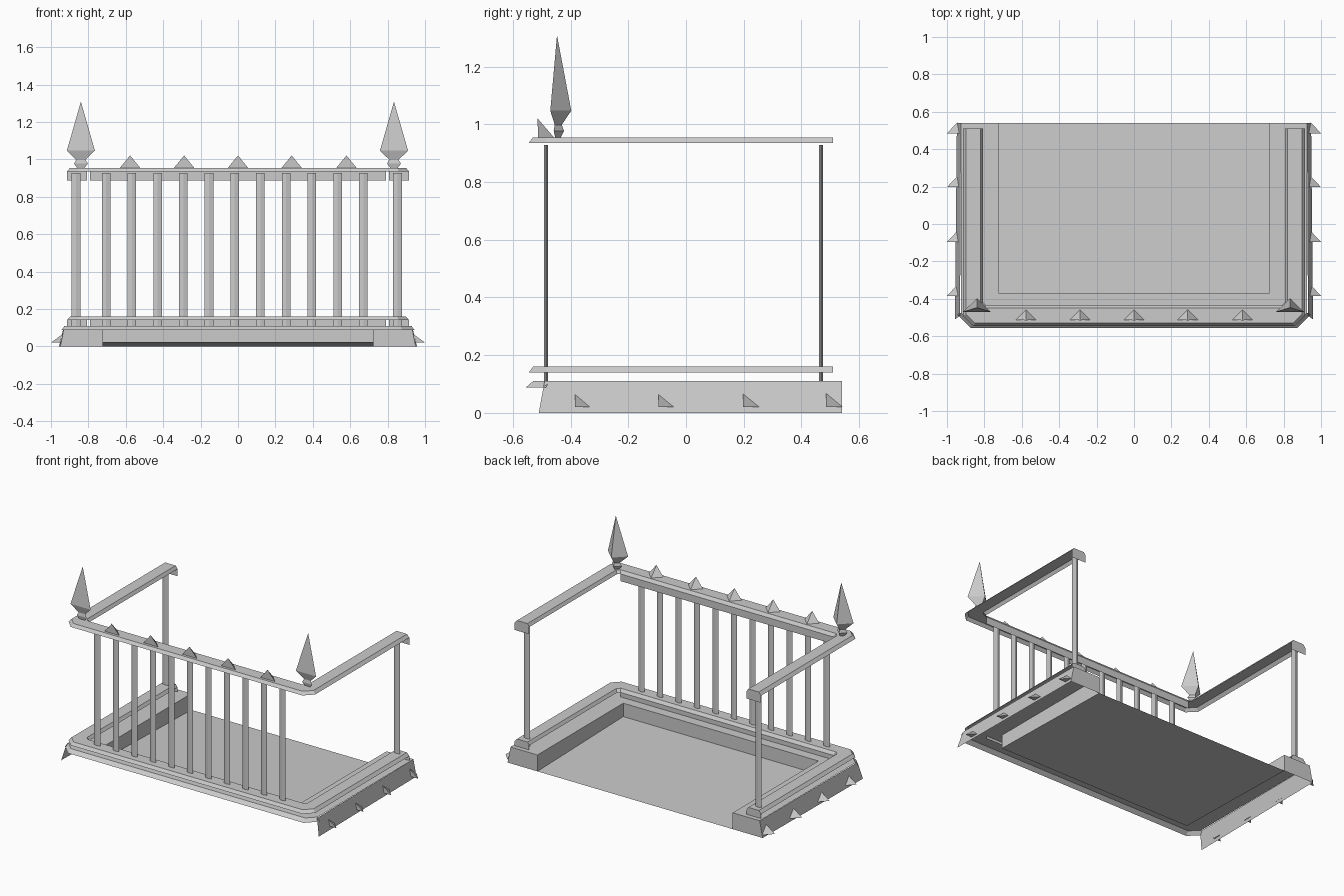
import bpy, bmesh

if "Cube" in bpy.data.objects:
    bpy.data.objects.remove(bpy.data.objects["Cube"])


def make(name, verts, faces):
    me = bpy.data.meshes.new(name)
    me.from_pydata(verts, [], faces)
    bm = bmesh.new()
    bm.from_mesh(me)
    bmesh.ops.remove_doubles(bm, verts=bm.verts, dist=0.0005)
    bmesh.ops.recalc_face_normals(bm, faces=bm.faces)
    bm.to_mesh(me)
    bm.free()
    ob = bpy.data.objects.new(name, me)
    bpy.context.collection.objects.link(ob)
    return ob


def u_path(x, yf, yb, ch, z):
    """U-shaped outline, open at the back, with cut front corners."""
    half = [(x - ch, yf, z), (x, yf + ch, z), (x, yb, z)]
    return [(-a, b, c) for a, b, c in reversed(half)] + half


def strips(rings):
    """Quads between neighbouring outlines."""
    n = len(rings[0])
    verts = [p for r in rings for p in r]
    faces = [(k * n + i, k * n + i + 1, (k + 1) * n + i + 1, (k + 1) * n + i)
             for k in range(len(rings) - 1) for i in range(n - 1)]
    return verts, faces


def add_face(verts, faces, pts):
    faces.append(tuple(range(len(verts), len(verts) + len(pts))))
    verts.extend(pts)


# Handrail and lower rail: open bevelled tops with end plates
def rail(name, top):
    low, bot = top - 0.02, top - 0.068
    yb = 0.51
    rings = [u_path(0.915, -0.545, yb, 0.055, low),
             u_path(0.898, -0.53, yb, 0.048, top),
             u_path(0.82, -0.45, yb, 0.02, top),
             u_path(0.807, -0.435, yb, 0.015, low)]
    v, f = strips(rings)
    a, b = rings[3][2], rings[3][3]
    add_face(v, f, [a, b, (b[0], b[1], bot), (a[0], a[1], bot)])
    for s in (-1, 1):
        add_face(v, f, [(s * x, yb, z) for x, z in
                        ((0.915, bot), (0.915, low), (0.898, top),
                         (0.82, top), (0.807, low), (0.807, bot))])
    make(name, v, f)


rail("handrail", 0.955)
rail("lower_rail", 0.16)

# Base: top ledge, inner walls and sloping floor
top_outer = u_path(0.925, -0.53, 0.54, 0.055, 0.11)
inner_top = u_path(0.725, -0.37, 0.54, 0, 0.11)
inner_low = u_path(0.725, -0.37, 0.54, 0, 0.02)
for i in (0, -1):
    inner_low[i] = (inner_low[i][0], 0.54, 0.0)
v, f = strips([top_outer, inner_top, inner_low])
add_face(v, f, [inner_low[0], inner_low[1], inner_low[4], inner_low[5]])
make("base_ledge_and_floor", v, f)

# Sloping lip around the front of the base
lip = u_path(0.945, -0.555, 0.54, 0.07, 0.088)
v, f = strips([lip[1:5], top_outer[1:5]])
make("front_lip", v, f)

# Outer side walls and back end plates of the base
for s, side in ((-1, "left"), (1, "right")):
    make(side + "_base_wall",
         [(s * 0.957, -0.51, 0), (s * 0.947, 0.54, 0),
          (s * 0.925, 0.54, 0.11), (s * 0.93, -0.49, 0.11)], [(0, 1, 2, 3)])
    make(side + "_base_end",
         [(s * 0.725, 0.54, 0), (s * 0.947, 0.54, 0),
          (s * 0.925, 0.54, 0.11), (s * 0.725, 0.54, 0.11)], [(0, 1, 2, 3)])


# Slim balusters and back posts
def bar(name, x, y):
    sec = [(-0.023, 0), (0, -0.007), (0.023, 0), (0, 0.007)]
    make(name, *prism([[(x + a, y + b, z) for a, b in sec]
                       for z in (0.11, 0.928)]))


def prism(levels):
    """Closed side walls between polygon levels."""
    return strips([lv + [lv[0]] for lv in levels])


for i in range(11):
    bar("baluster", -0.705 + 0.1375 * i, -0.485)
bar("left_post", -0.866, 0.467)
bar("right_post", 0.853, 0.467)

# Three-sided corner finials: bead below a long spearhead
for x, side in ((-0.84, "left"), (0.834, "right")):
    levels = []
    for z, r in ((0.955, 0.02), (0.977, 0.037), (0.998, 0.025),
                 (1.047, 0.075), (1.306, 0.0008)):
        levels.append([(x - r, -0.447 - r * 0.31, z), (x + r, -0.447 - r * 0.31, z),
                       (x, -0.447 + r * 0.66, z)])
    make(side + "_finial", *prism(levels))

# Small tetrahedral spikes on the handrail and along the base sides
TETRA = [(0, 1, 2), (0, 1, 3), (1, 2, 3), (2, 0, 3)]
for x in (-0.577, -0.288, 0, 0.287, 0.58):
    make("rail_spike", [(x - 0.054, -0.512, 0.955), (x + 0.054, -0.512, 0.955),
                        (x, -0.458, 0.955), (x, -0.515, 1.021)], TETRA)
for s in (-1, 1):
    for y in (-0.384, -0.096, 0.197, 0.485):
        make("side_spike", [(s * 0.935, y, 0.068), (s * 0.945, y, 0.02),
                            (s * 0.945, y + 0.058, 0.02), (s * 1.0, y, 0.02)], TETRA)
